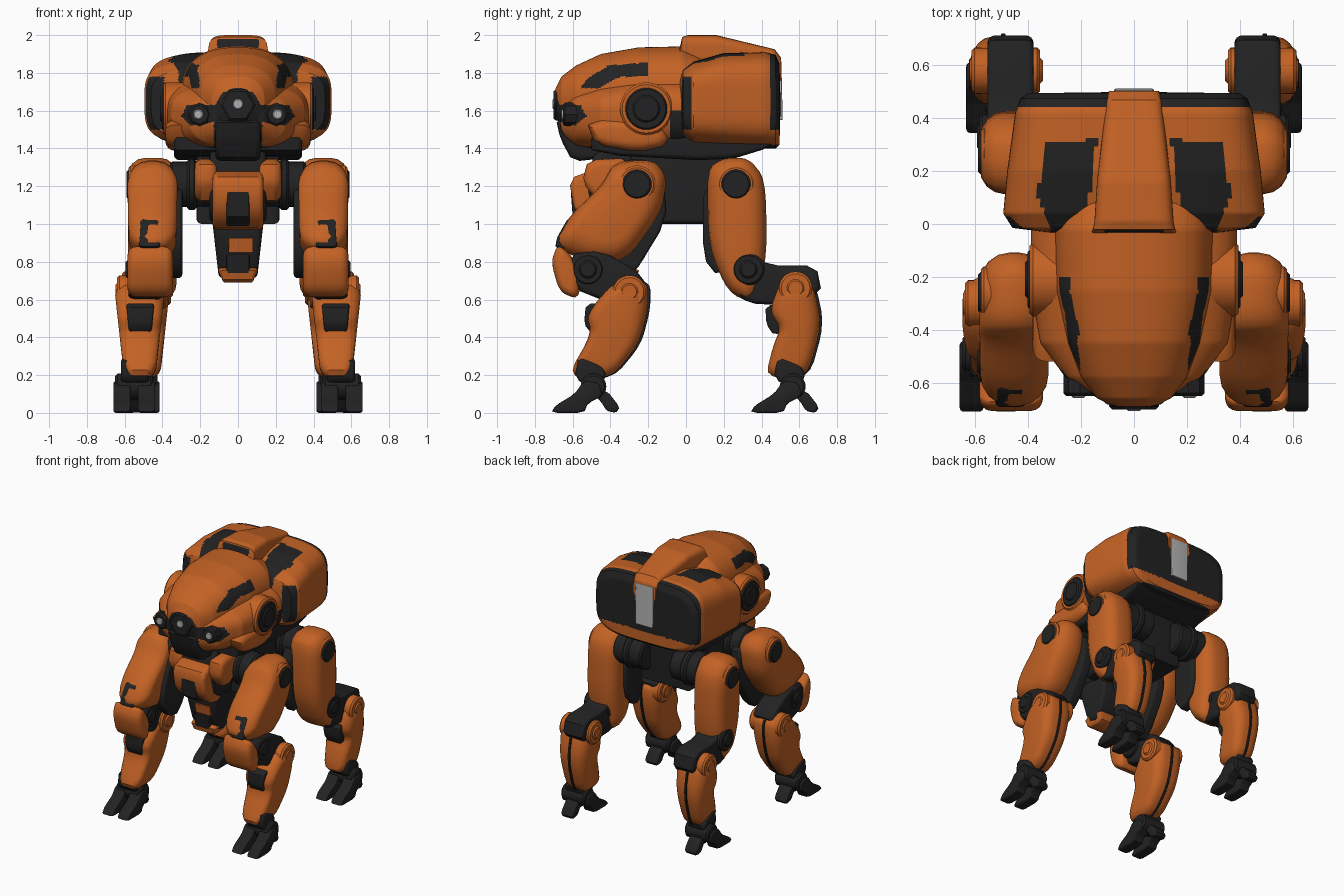
import bpy, bmesh, math

cube = bpy.data.objects.get("Cube")
if cube:
    bpy.data.objects.remove(cube, do_unlink=True)


def material(name, rgb):
    m = bpy.data.materials.new(name)
    m.use_nodes = True
    m.diffuse_color = (*rgb, 1)
    for node in m.node_tree.nodes:
        if node.type == 'BSDF_PRINCIPLED':
            node.inputs["Base Color"].default_value = (*rgb, 1)
            node.inputs["Roughness"].default_value = 0.6
    return m


ORANGE = material("orange armour", (0.55, 0.122, 0.018))
DARK = material("charcoal frame", (0.016, 0.016, 0.017))
GREY = material("light grey", (0.45, 0.45, 0.45))


def finish(name, bm, mats, mirror=False, paint=None, sharp=38):
    """Shade, colour and link a mesh built in world space."""
    bmesh.ops.recalc_face_normals(bm, faces=bm.faces)
    for f in bm.faces:
        f.smooth = True
        if paint:
            c = f.calc_center_median()
            f.material_index = int(bool(paint(abs(c.x), c.y, c.z)))
    for e in bm.edges:
        e.smooth = e.calc_face_angle(0) < math.radians(sharp)
    me = bpy.data.meshes.new(name)
    bm.to_mesh(me)
    bm.free()
    for m in mats:
        me.materials.append(m)
    ob = bpy.data.objects.new(name, me)
    bpy.context.collection.objects.link(ob)
    if mirror:
        ob.modifiers.new("Mirror", 'MIRROR')


def skin(bm, rings):
    """Join a row of equal rings and close both ends."""
    loops = [[bm.verts.new(p) for p in r] for r in rings]
    for a, b in zip(loops, loops[1:]):
        for i in range(len(a)):
            j = (i + 1) % len(a)
            bm.faces.new((a[i], a[j], b[j], b[i]))
    bm.faces.new(loops[0])
    bm.faces.new(loops[-1])


def slab(name, prof, x0, x1, mat, r=0.02, cuts=1, taper=0, mirror=True):
    """Side profile (y, z) with softened corners, extruded in x with rounded rims."""
    for _ in range(cuts):
        soft = []
        for (a, b), (c, d) in zip(prof, prof[1:] + prof[:1]):
            soft += [(a * .8 + c * .2, b * .8 + d * .2), (a * .2 + c * .8, b * .2 + d * .8)]
        prof = soft
    ys, zs = [p[0] for p in prof], [p[1] for p in prof]
    cy, cz = (min(ys) + max(ys)) / 2, (min(zs) + max(zs)) / 2
    hy, hz = max(ys) - cy, max(zs) - cz
    r = min(r, (x1 - x0) * .45, hy * .6, hz * .6)
    arc = [(r * (1 - math.sin(a)), r * (1 - math.cos(a))) for a in (math.pi / 2, 1.2, .8, .4, 0)]
    slices = [(x0 + d, i) for d, i in arc] + [(x1 - d, i) for d, i in reversed(arc)]
    mid = (x0 + x1) / 2
    rings = []
    for x, inset in slices:
        ring = []
        for y, z in prof:
            k = 1 - taper * (cz + hz - z) / (2 * hz)
            ring.append((mid + (x - mid) * k,
                         cy + (y - cy) * (1 - inset / hy), cz + (z - cz) * (1 - inset / hz)))
        rings.append(ring)
    bm = bmesh.new()
    skin(bm, rings)
    finish(name, bm, [mat], mirror)


def drum(name, axis, at, r, a, b, mat, n=28, mirror=True):
    """Chamfered cylinder along x or y; 'at' holds the two other coordinates."""
    e = min(0.012, (b - a) * .3)
    rings = []
    for d, rad in ((a, r - e), (a + e, r), (b - e, r), (b, r - e)):
        ring = []
        for i in range(n):
            t = 2 * math.pi * i / n
            u, v = at[0] + rad * math.cos(t), at[1] + rad * math.sin(t)
            ring.append((d, u, v) if axis == 'x' else (u, d, v))
        rings.append(ring)
    bm = bmesh.new()
    skin(bm, rings)
    finish(name, bm, [mat], mirror)


def hull(name, sections, upper, lower, paint, n=200, steps=14):
    """Loft of rounded boxes along y from (y, half width, bottom, middle, top)."""
    rows = [sections[0]]
    for s, t in zip(sections, sections[1:]):
        rows += [[p + (q - p) * k / steps for p, q in zip(s, t)] for k in range(1, steps + 1)]
    rings = []
    for y, w, lo, mid, hi in rows:
        ring = []
        for i in range(n):
            c, s = math.cos(2 * math.pi * i / n), math.sin(2 * math.pi * i / n)
            power, h = (upper, hi - mid) if s > 0 else (lower, mid - lo)
            k = (abs(c) ** power + abs(s) ** power) ** (-1 / power)
            ring.append((w * k * c, y, mid + h * k * s))
        rings.append(ring)
    bm = bmesh.new()
    skin(bm, rings)
    finish(name, bm, [ORANGE, DARK], paint=paint)


def inside(poly, u, v):
    odd = False
    for (a, b), (c, d) in zip(poly, poly[1:] + poly[:1]):
        if (b > v) != (d > v) and u < a + (v - b) * (c - a) / (d - b):
            odd = not odd
    return odd


# Front dome with side windows, over a wider shell with visor and dark underside
visor = [(-1, 1.70), (.08, 1.70), (.12, 1.63), (.27, 1.63), (.30, 1.57), (.25, 1.52),
         (.13, 1.54), (.12, 1.3), (-1, 1.3)]
window = [(-.56, 1.72), (-.52, 1.77), (-.41, 1.84), (-.2, 1.855), (-.2, 1.78), (-.35, 1.78),
          (-.46, 1.72)]
hull("front_dome", [(-.69, .08, 1.57, 1.64, 1.72), (-.66, .14, 1.5, 1.65, 1.78),
                    (-.58, .20, 1.5, 1.66, 1.84), (-.45, .25, 1.5, 1.68, 1.90),
                    (-.25, .295, 1.5, 1.69, 1.935), (-.02, .30, 1.5, 1.69, 1.94),
                    (.08, .29, 1.5, 1.69, 1.89)], 2.4, 2.5,
     lambda x, y, z: (y < -.5 and inside(visor, x, z)) or (x > .1 and inside(window, y, z)))
hull("front_shell", [(-.665, .13, 1.46, 1.58, 1.66), (-.58, .26, 1.41, 1.58, 1.70),
                     (-.45, .355, 1.39, 1.59, 1.74), (-.25, .39, 1.38, 1.6, 1.78),
                     (-.02, .39, 1.38, 1.6, 1.78), (.08, .35, 1.38, 1.6, 1.75)], 2.6, 2.8,
     lambda x, y, z: z < 1.41 or (y < -.48 and inside(visor, x, z))
     or (y > -.08 and x > .25 and z < 1.6))

# Rear hull with vents, roof panels and dark back
roof = [(.14, .32), (.34, .31), (.365, .1), (.30, -.06), (.19, -.06)]
hull("rear_hull", [(-.035, .30, 1.5, 1.65, 1.77), (-.015, .46, 1.45, 1.65, 1.82),
                   (.04, .495, 1.42, 1.65, 1.86), (.2, .48, 1.41, 1.65, 1.905),
                   (.42, .45, 1.40, 1.65, 1.91), (.475, .43, 1.40, 1.65, 1.895),
                   (.495, .40, 1.42, 1.65, 1.85), (.5, .03, 1.6, 1.63, 1.66)], 4.2, 4,
     lambda x, y, z: z < 1.42 or (y > .445 and z > 1.5 and x < .44)
     or (z > 1.72 and inside(roof, x, y)) or (y < .03 and x > .39 and 1.5 < z < 1.78))

# Spine with intake, and back plate
hull("spine", [(-.035, .165, 1.8, 1.86, 1.925), (-.02, .155, 1.8, 1.9, 1.99),
               (.01, .15, 1.8, 1.9, 2.0), (.16, .14, 1.78, 1.9, 2.0),
               (.47, .105, 1.75, 1.84, 1.925), (.503, .095, 1.75, 1.8, 1.88)], 5, 3,
     lambda x, y, z: y < -.019 and x < .11 and 1.93 < z < 1.98)
slab("back_plate", [(.47, 1.55), (.512, 1.55), (.505, 1.86), (.47, 1.86)],
     -.075, .075, GREY, .006, 0, mirror=False)

# Face details
slab("jaw", [(-.69, 1.56), (-.665, 1.45), (-.6, 1.33), (-.42, 1.35), (-.4, 1.45), (-.5, 1.58)],
     -.12, .12, DARK, .03, mirror=False)
slab("cheek", [(-.53, 1.55), (-.48, 1.42), (-.25, 1.38), (-.09, 1.42), (-.12, 1.56)],
     .2, .385, ORANGE, .07)
drum("camera_housing", 'y', (0, 1.63), .095, -.702, -.5, DARK, 6, False)
drum("camera_lens", 'y', (0, 1.635), .035, -.707, -.6, GREY, 16, False)
drum("eye_housing", 'y', (.205, 1.58), .062, -.652, -.5, DARK, 8)
drum("eye_lens", 'y', (.21, 1.58), .033, -.658, -.6, GREY, 16)
drum("side_ring", 'x', (-.21, 1.61), .14, .28, .395, ORANGE)
drum("side_disc", 'x', (-.21, 1.61), .115, .28, .403, DARK)
drum("side_hub", 'x', (-.21, 1.61), .075, .28, .412, DARK)

# Undercarriage, chest and belly
slab("underside", [(-.5, 1.37), (.2, 1.33), (.46, 1.41), (.46, 1.48), (-.5, 1.48)],
     -.34, .34, DARK, .03, mirror=False)
slab("pelvis", [(-.28, 1.0), (.25, 1.0), (.27, 1.4), (-.3, 1.4)], -.22, .22, DARK, .03, 0,
     mirror=False)
slab("chest_core", [(-.48, 1.4), (-.53, 1.2), (-.48, 1.02), (-.25, 1.0), (-.25, 1.4)],
     -.15, .15, DARK, .03, mirror=False)
slab("chest", [(-.48, 1.29), (-.62, 1.24), (-.59, 1.06), (-.47, .96), (-.3, 1.0), (-.3, 1.28)],
     -.135, .135, ORANGE, .03, mirror=False)
slab("chest_plate", [(-.61, 1.17), (-.6, 1.04), (-.53, .99), (-.45, 1.0), (-.45, 1.17)],
     -.06, .06, DARK, .01, 0, mirror=False)
slab("collar", [(-.52, 1.34), (-.55, 1.22), (-.45, 1.1), (-.3, 1.2), (-.3, 1.35)],
     .11, .23, ORANGE, .04)
slab("belly", [(-.43, 1.08), (-.46, .98), (-.4, .73), (-.3, .71), (-.2, .85), (-.15, 1.08)],
     -.14, .14, DARK, .03, taper=.25, mirror=False)
slab("belly_tip", [(-.44, .77), (-.42, .69), (-.28, .69), (-.24, .77)],
     -.105, .105, ORANGE, .02, taper=.2, mirror=False)
slab("belly_badge", [(-.458, .925), (-.443, .85), (-.4, .85), (-.4, .925)],
     -.05, .08, ORANGE, .005, 0, mirror=False)
slab("belly_latch", [(-.45, .84), (-.435, .74), (-.38, .74), (-.38, .84)],
     -.06, .06, DARK, .01, 0, mirror=False)


def leg(side, dx, hip, knee, ankle, foot, thigh, liner, link, shin):
    """One pair of legs; joints are (y, z) and profiles are side outlines."""
    drum(side + "_hip_joint", 'x', hip, .12, .12, .36, DARK)
    drum(side + "_hip_collar", 'x', hip, .135, .22, .27, DARK)
    slab(side + "_thigh", thigh, .32, .585, ORANGE, .115, 2, .04)
    slab(side + "_thigh_liner", liner, .295, .38, DARK, .02)
    drum(side + "_hip_ring", 'x', hip, .1, .5, .58, ORANGE)
    drum(side + "_hip_cap", 'x', hip, .08, .5, .59, DARK)
    slab(side + "_knee_link", link, .385 + dx, .56 + dx, DARK, .03)
    drum(side + "_knee_disc", 'x', knee, .085, .37, .585, DARK)
    drum(side + "_knee_hub", 'x', knee, .05, .36, .595, DARK)
    drum(side + "_shin_joint", 'x', ankle, .088, .36 + dx, .62 + dx, ORANGE)
    drum(side + "_shin_hub", 'x', ankle, .05, .35 + dx, .628 + dx, ORANGE)
    slab(side + "_shin", shin, .37 + dx, .63 + dx, ORANGE, .08, 2, .3)
    slab(side + "_shin_seam", [(y + .012, z) for y, z in shin], .492 + dx, .508 + dx, DARK, .004, 2)
    # foot
    fx, f = .53 + dx, foot
    drum(side + "_ankle", 'x', (f, .14), .068, fx - .1, fx + .1, DARK)
    slab(side + "_ankle_guard", [(f - .08, .3), (f - .1, .18), (f + .02, .12), (f + .07, .2),
                                 (f + .04, .25)], fx - .08, fx + .07, DARK, .02)
    toe = [(f - .225, 0), (f - .2, .04), (f - .1, .1), (f - .05, .17), (f + .03, .16),
           (f + .05, .09), (f - .03, .05), (f - .05, 0)]
    for label, a in (("inner", -.11), ("outer", .02)):
        slab(f"{side}_{label}_toe", toe, fx + a, fx + a + .09, DARK, .015)
    slab(side + "_heel", [(f - .02, .12), (f + .07, .12), (f + .14, .03), (f + .12, 0),
                          (f + .07, .01), (f + .04, .06)], fx - .05, fx + .05, DARK, .015)


leg("front", .02, (-.26, 1.21), (-.52, .76), (-.3, .64), -.49,
    [(-.38, 1.33), (-.17, 1.34), (-.1, 1.25), (-.13, 1.06), (-.32, .8), (-.52, .8),
     (-.71, .88), (-.62, 1.04), (-.45, 1.2)],
    [(-.35, 1.25), (-.12, 1.25), (-.1, 1.02), (-.29, .71), (-.4, .73), (-.5, .9)],
    [(-.62, .84), (-.45, .86), (-.22, .73), (-.23, .58), (-.4, .58), (-.6, .66)],
    [(-.38, .7), (-.2, .7), (-.2, .55), (-.25, .36), (-.4, .18), (-.63, .19), (-.5, .42),
     (-.53, .52)])
leg("rear", -.005, (.265, 1.21), (.33, .76), (.58, .66), .565,
    [(.11, 1.29), (.2, 1.35), (.33, 1.35), (.42, 1.24), (.43, .85), (.37, .57),
     (.22, .64), (.12, .88)],
    [(.09, 1.22), (.3, 1.22), (.3, .85), (.17, .72), (.09, .82)],
    [(.23, .82), (.34, .86), (.44, .78), (.69, .78), (.72, .63), (.5, .57), (.33, .58), (.24, .66)],
    [(.5, .7), (.67, .7), (.72, .47), (.64, .18), (.42, .19), (.46, .35), (.5, .45), (.44, .54)])

# Knee guards and front leg panels
slab("knee_guard", [(-.68, .89), (-.715, .8), (-.67, .64), (-.57, .6), (-.55, .74), (-.62, .85)],
     .345, .585, ORANGE, .1, 2)
slab("thigh_panel", [(-.695, .87), (-.68, .93), (-.62, 1.04), (-.55, 1.01), (-.6, .86)],
     .42, .515, DARK, .015, taper=-.2)
slab("front_shin_panel", [(-.53, .58), (-.54, .47), (-.5, .42), (-.4, .45), (-.4, .58)],
     .445, .59, DARK, .015, taper=.15)
slab("rear_shin_panel", [(.42, .57), (.425, .47), (.465, .41), (.55, .45), (.55, .57)],
     .42, .565, DARK, .015, taper=.15)
